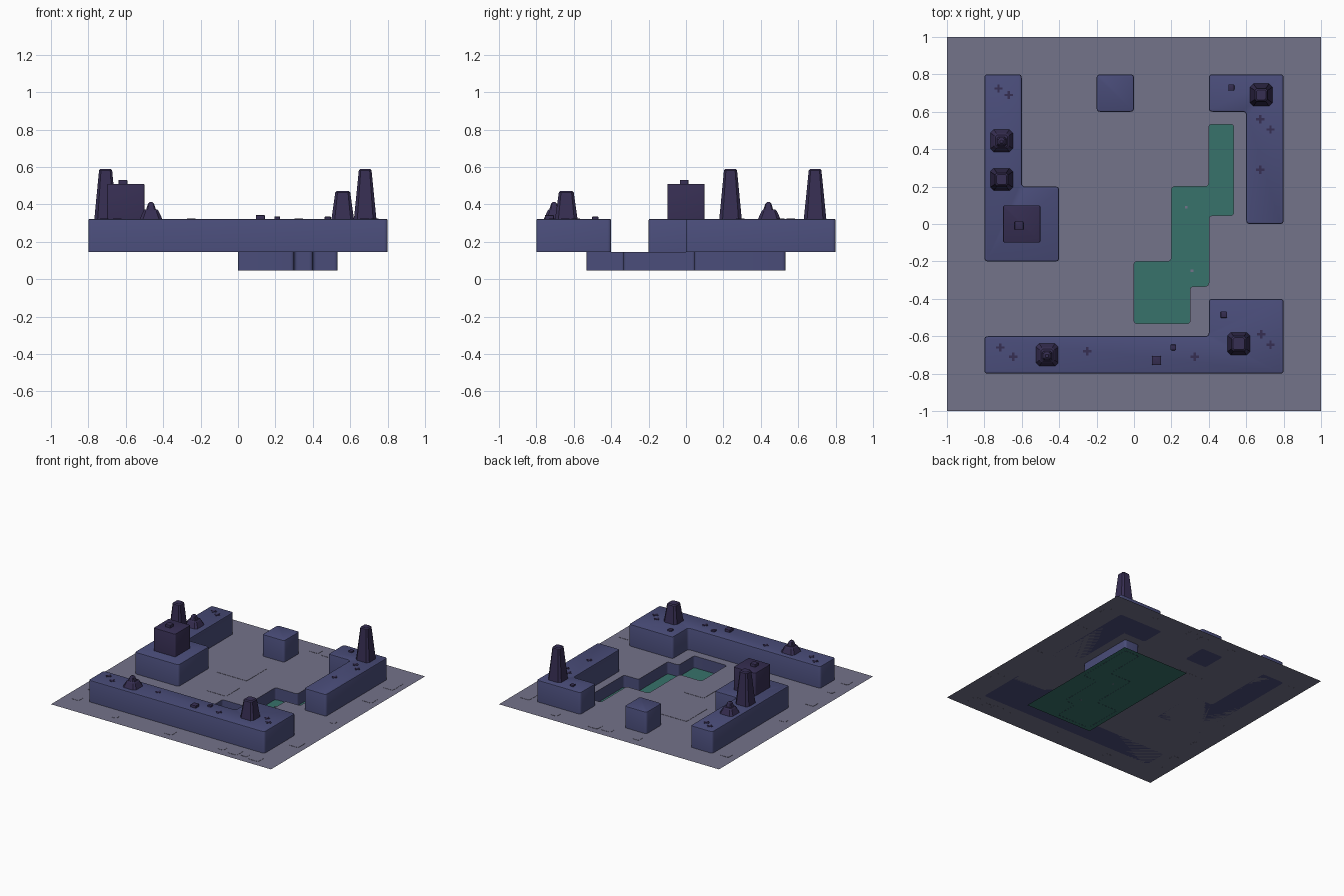
import bpy, bmesh, math, random
from mathutils import Vector

cube = bpy.data.objects.get("Cube")
if cube:
    bpy.data.objects.remove(cube, do_unlink=True)


def material(name, rgb):
    """Flat material from 0-255 display values."""
    col = [(c / 255 / 12.92) if c < 10 else ((c / 255 + 0.055) / 1.055) ** 2.4 for c in rgb] + [1]
    m = bpy.data.materials.new(name)
    m.use_nodes = True
    m.diffuse_color = col
    m.node_tree.nodes["Principled BSDF"].inputs["Base Color"].default_value = col
    return m


GROUND = material("grey ground", (116, 115, 138))
BLUE = material("slate blue", (74, 77, 122))
ROCK = material("dark purple rock", (54, 46, 82))
WATER = material("green water", (55, 114, 107))

FLOOR, TOP, BED = 0.145, 0.323, 0.047


def finish(name, bm, mat, smooth=False):
    me = bpy.data.meshes.new(name)
    bm.to_mesh(me)
    bm.free()
    me.materials.append(mat)
    ob = bpy.data.objects.new(name, me)
    bpy.context.collection.objects.link(ob)
    if smooth:
        bpy.ops.object.select_all(action='DESELECT')
        ob.select_set(True)
        bpy.context.view_layer.objects.active = ob
        bpy.ops.object.shade_smooth_by_angle(angle=math.radians(40))
    return ob


def rounded(points, radius=0.02, steps=4):
    """Round each corner of an outline with a small curve."""
    out = []
    pts = [Vector(p) for p in points]
    for i, p in enumerate(pts):
        a = p + (pts[i - 1] - p).normalized() * radius
        b = p + (pts[(i + 1) % len(pts)] - p).normalized() * radius
        for s in range(steps + 1):
            t = s / steps
            out.append(a * (1 - t) ** 2 + p * (2 * t * (1 - t)) + b * t ** 2)
    return out


def rect(x0, y0, x1, y1):
    return [(x0, y0), (x1, y0), (x1, y1), (x0, y1)]


def prism(name, outline, z0, z1, mat, bevel=0.0):
    bm = bmesh.new()
    base = bm.faces.new([bm.verts.new((x, y, z0)) for x, y in outline])
    ext = bmesh.ops.extrude_face_region(bm, geom=[base], use_keep_orig=True)
    top = [v for v in ext["geom"] if isinstance(v, bmesh.types.BMVert)]
    for v in top:
        v.co.z = z1
    bmesh.ops.recalc_face_normals(bm, faces=bm.faces[:])
    if bevel:
        rim = [e for e in bm.edges if all(v in top for v in e.verts)]
        bmesh.ops.bevel(bm, geom=rim, offset=bevel, segments=2, affect='EDGES', profile=0.5)
    return finish(name, bm, mat, bool(bevel))


def frustum(bm, x, y, z0, z1, r0, r1, chamfer=0.3):
    """Square tapered rock with cut corners and a chamfered top."""
    rings = []
    for z, r in ((z0, r0), (z1 - 0.008, r1 + 0.004), (z1, r1 - 0.004)):
        c = r * (1 - chamfer)
        ring = [(r, -c), (r, c), (c, r), (-c, r), (-r, c), (-r, -c), (-c, -r), (c, -r)]
        rings.append([bm.verts.new((x + u, y + v, z)) for u, v in ring])
    for lo, hi in zip(rings, rings[1:]):
        for i in range(8):
            j = (i + 1) % 8
            bm.faces.new((lo[i], lo[j], hi[j], hi[i]))
    bm.faces.new(rings[-1])
    bm.faces.new(rings[0][::-1])


# Raised blocks
blocks = {
    "left_ledge": [(-0.8, -0.2), (-0.4, -0.2), (-0.4, 0.2), (-0.6, 0.2), (-0.6, 0.8), (-0.8, 0.8)],
    "back_block": rect(-0.2, 0.6, 0, 0.8),
    "back_corner_ledge": [(0.6, 0), (0.8, 0), (0.8, 0.8), (0.4, 0.8), (0.4, 0.6), (0.6, 0.6)],
    "front_ledge": [(-0.8, -0.8), (0.8, -0.8), (0.8, -0.4), (0.4, -0.4), (0.4, -0.6), (-0.8, -0.6)],
}
for name, outline in blocks.items():
    prism(name, rounded(outline), FLOOR, TOP, BLUE, 0.008)

# Ground sheet with the pool cut out
pool = rounded([(0, -0.533), (0.3, -0.533), (0.3, -0.333), (0.4, -0.333), (0.4, 0.045), (0.533, 0.045),
                (0.533, 0.533), (0.4, 0.533), (0.4, 0.2), (0.2, 0.2), (0.2, -0.2), (0, -0.2)])
bm = bmesh.new()
edges = []
for loop in (rect(-1, -1, 1, 1), pool):
    vs = [bm.verts.new((x, y, FLOOR)) for x, y in loop]
    edges += [bm.edges.new((vs[i - 1], vs[i])) for i in range(len(vs))]
bmesh.ops.triangle_fill(bm, edges=edges, use_beauty=True, normal=(0, 0, 1))
for f in bm.faces:
    f.normal_update()
    if f.normal.z < 0:
        f.normal_flip()
bmesh.ops.dissolve_limit(bm, angle_limit=0.01, verts=bm.verts[:], edges=bm.edges[:])
finish("ground", bm, GROUND)

# Pool walls, facing inward
bm = bmesh.new()
lo, hi = ([bm.verts.new((x, y, z)) for x, y in pool] for z in (BED, FLOOR))
for i in range(len(pool)):
    bm.faces.new((lo[i], lo[i - 1], hi[i - 1], hi[i]))
finish("pool_walls", bm, BLUE, True)

# Water sheet and its two bubbles
bm = bmesh.new()
bm.faces.new([bm.verts.new((x, y, BED + 0.001)) for x, y in rect(-0.04, -0.57, 0.57, 0.57)])
finish("water", bm, WATER)
for x, y in ((0.28, 0.09), (0.31, -0.25)):
    prism("bubble", rect(x - 0.007, y - 0.007, x + 0.007, y + 0.007), BED, BED + 0.006, GROUND)

# Tall rock spires
for x, y, top, r in ((0.68, 0.69, 0.59, 0.03), (0.56, -0.64, 0.472, 0.036), (-0.708, 0.238, 0.59, 0.031)):
    bm = bmesh.new()
    frustum(bm, x, y, TOP, top, 0.06, r)
    finish("rock_spire", bm, ROCK)

# Low stepped rocks
for x, y in ((-0.708, 0.445), (-0.465, -0.7)):
    bm = bmesh.new()
    frustum(bm, x, y, TOP, 0.374, 0.06, 0.036)
    frustum(bm, x, y - 0.005, 0.36, 0.412, 0.03, 0.012)
    finish("low_rock", bm, ROCK)

# Large boulder on the left ledge
prism("boulder", rounded(rect(-0.7, -0.1, -0.5, 0.1), 0.012), TOP, 0.51, ROCK, 0.006)

# Pebbles
for x, y, z, r, h in ((-0.615, -0.01, 0.51, 0.023, 0.022), (0.12, -0.73, TOP, 0.024, 0.02),
                      (0.21, -0.66, TOP, 0.015, 0.012), (0.52, 0.73, TOP, 0.016, 0.012),
                      (0.48, -0.485, TOP, 0.017, 0.012)):
    prism("pebble", rounded(rect(x - r, y - r, x + r, y + r), 0.005), z - 0.002, z + h, ROCK, 0.003)

# Cross-shaped marks on the ledges
marks = [(-0.725, 0.725), (-0.67, 0.69), (0.675, 0.56), (0.73, 0.505), (0.675, 0.29), (-0.715, -0.66),
         (-0.645, -0.71), (-0.25, -0.68), (0.325, -0.71), (0.68, -0.59), (0.73, -0.645)]
a, w = 0.022, 0.006
for x, y in marks:
    cross = []
    for sx, sy in ((1, 1), (-1, 1), (-1, -1), (1, -1)):
        corner = [(a * sx, w * sy), (w * sx, w * sy), (w * sx, a * sy)]
        cross += corner if sx * sy > 0 else corner[::-1]
    prism("cross_mark", [(x + u, y + v) for u, v in cross], TOP - 0.001, TOP + 0.003, ROCK)

# Flat paving stones scattered round the ground
random.seed(4)
stones = [(-0.18, 0.31, 0.14), (-0.1, -0.05, 0.09)]
for i in range(22):
    t = random.uniform(-0.92, 0.92)
    side = 0.9 * (1 if i % 2 else -1)
    x, y = (t, side) if i % 4 < 2 else (side, t)
    stones.append((x, y, random.uniform(0.025, 0.05)))
for x, y, r in stones:
    prism("paving_stone", rounded(rect(x - r, y - r, x + r, y + r), 0.015), FLOOR - 0.0005, FLOOR + 0.002, GROUND)
